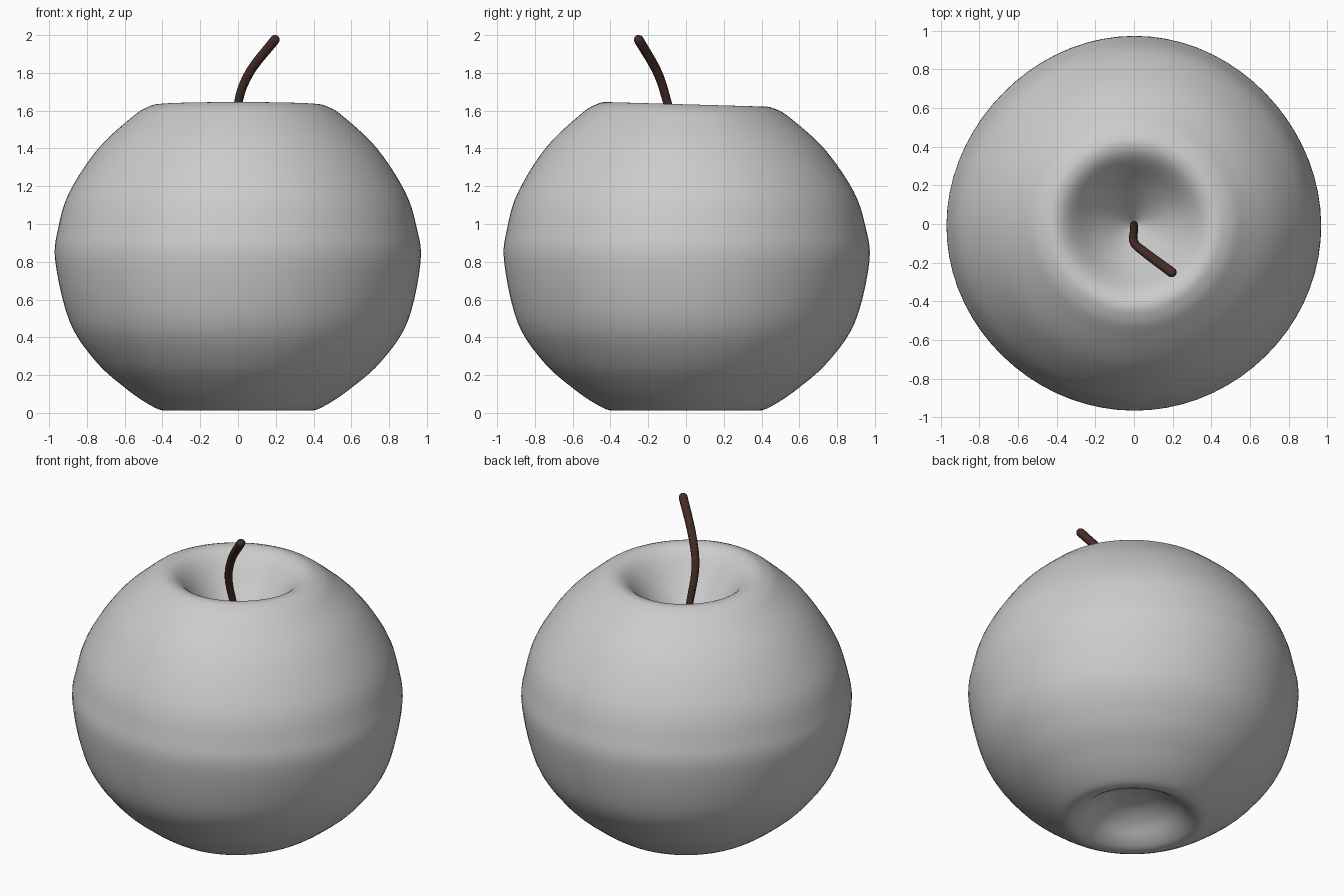
import bpy, bmesh, math
from mathutils import Vector

if "Cube" in bpy.data.objects:
    bpy.data.objects.remove(bpy.data.objects["Cube"])


def smooth_path(points, steps):
    """Catmull-Rom curve through the points."""
    p = [Vector(q) for q in points]
    p = [2 * p[0] - p[1]] + p + [2 * p[-1] - p[-2]]
    out = []
    for i in range(1, len(p) - 2):
        a, b, c, d = p[i - 1:i + 3]
        for s in range(steps):
            t = s / steps
            out.append(0.5 * (2 * b + (c - a) * t + (2 * a - 5 * b + 4 * c - d) * t * t
                              + (3 * b - a - 3 * c + d) * t ** 3))
    return out + [p[-2]]


# Apple body: profile (radius, height) turned around z, dimpled at both ends
profile = [(0, 0.17), (0.12, 0.155), (0.22, 0.11), (0.31, 0.04), (0.385, 0.012),
           (0.47, 0.045), (0.60, 0.135), (0.75, 0.27), (0.89, 0.48), (0.963, 0.80),
           (0.945, 0.98), (0.885, 1.17), (0.735, 1.40), (0.56, 1.565), (0.48, 1.618),
           (0.41, 1.632), (0.335, 1.59), (0.22, 1.45), (0.10, 1.32), (0, 1.22)]
rings = smooth_path([(r, z, 0) for r, z in profile], 5)
SEG = 72
bm = bmesh.new()
bottom = bm.verts.new((0, 0, rings[0].y))
top = bm.verts.new((0, 0, rings[-1].y))
loops = []
for q in rings[1:-1]:
    loop = []
    for k in range(SEG):
        a = math.tau * k / SEG
        # gentle lumps, and a crown slightly lower at the back
        r = q.x * (1 + 0.004 * math.cos(4 * a) + 0.004 * math.sin(3 * a + 4 * q.y))
        z = q.y - 0.012 * math.sin(a) * max(0, q.y - 1.2) / 0.43
        loop.append(bm.verts.new((r * math.cos(a), r * math.sin(a), z)))
    loops.append(loop)
for k in range(SEG):
    n = (k + 1) % SEG
    bm.faces.new((bottom, loops[0][n], loops[0][k]))
    bm.faces.new((top, loops[-1][k], loops[-1][n]))
    for lo, hi in zip(loops, loops[1:]):
        bm.faces.new((lo[k], lo[n], hi[n], hi[k]))
for f in bm.faces:
    f.smooth = True
mesh = bpy.data.meshes.new("apple_body")
bm.to_mesh(mesh)
bm.free()
body = bpy.data.objects.new("apple_body", mesh)
bpy.context.collection.objects.link(body)

# Stem: bent tube, a little thicker towards its rounded tip
path = smooth_path([(0, 0, 1.20), (0, -0.03, 1.40), (0, -0.095, 1.63),
                    (0.06, -0.15, 1.80), (0.195, -0.25, 1.975)], 8)
radii = [0.019 + 0.007 * i / (len(path) - 1) for i in range(len(path))]
tip_dir = (path[-1] - path[-2]).normalized()
tip = path[-1].copy()
for deg in (25, 50, 70, 85):
    a = math.radians(deg)
    path.append(tip + tip_dir * 0.026 * math.sin(a))
    radii.append(0.026 * math.cos(a))
curve = bpy.data.curves.new("stem", 'CURVE')
curve.dimensions = '3D'
curve.bevel_depth = 1.0
curve.bevel_resolution = 4
curve.use_fill_caps = True
spline = curve.splines.new('POLY')
spline.points.add(len(path) - 1)
for pt, co, r in zip(spline.points, path, radii):
    pt.co = (*co, 1)
    pt.radius = r
spline.use_smooth = True
stem = bpy.data.objects.new("stem", curve)
bpy.context.collection.objects.link(stem)
brown = bpy.data.materials.new("stem_brown")
brown.diffuse_color = (0.06, 0.025, 0.02, 1)
brown.use_nodes = True
brown.node_tree.nodes["Principled BSDF"].inputs["Base Color"].default_value = brown.diffuse_color
curve.materials.append(brown)
bpy.ops.object.select_all(action='DESELECT')
stem.select_set(True)
bpy.context.view_layer.objects.active = stem
bpy.ops.object.convert(target='MESH')
